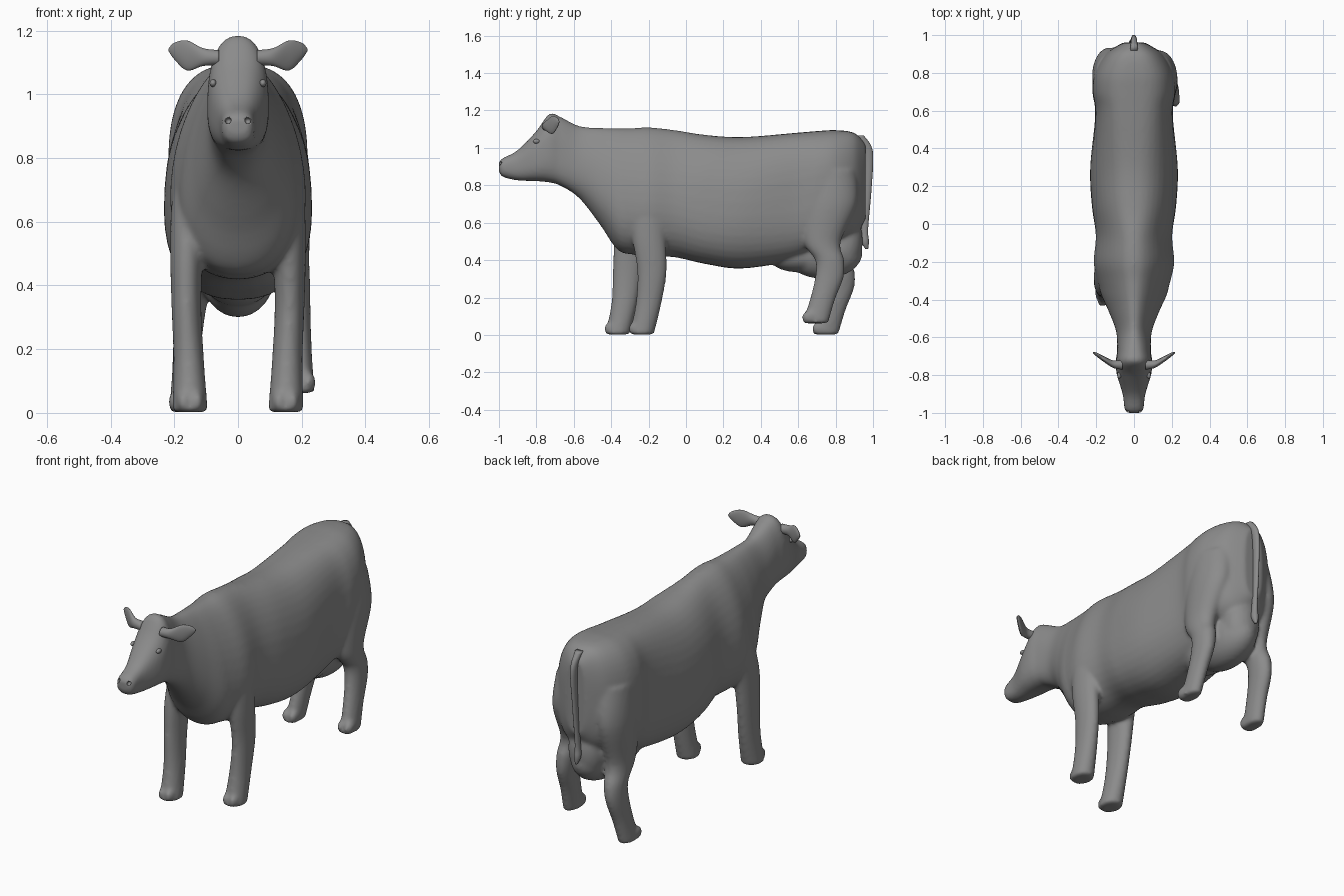
import bpy, bmesh
from math import sin, cos, pi, copysign
from mathutils import Vector

if "Cube" in bpy.data.objects:
    bpy.data.objects.remove(bpy.data.objects["Cube"])

N = 40

hide = bpy.data.materials.new("dark_hide")
hide.diffuse_color = (.26, .26, .26, 1)
hide.use_nodes = True
hide.node_tree.nodes["Principled BSDF"].inputs["Base Color"].default_value = hide.diffuse_color


def clamp(v, lo=0, hi=1):
    return max(lo, min(hi, v))


def spline(rows, steps=6):
    """Catmull-Rom refinement of a table of rows."""
    out = []
    for i in range(len(rows) - 1):
        p0, p1 = rows[max(i - 1, 0)], rows[i]
        p2, p3 = rows[i + 1], rows[min(i + 2, len(rows) - 1)]
        for s in range(steps):
            t = s / steps
            out.append([.5 * (2*b + (c-a)*t + (2*a-5*b+4*c-d)*t*t + (3*b-a-3*c+d)*t**3)
                        for a, b, c, d in zip(p0, p1, p2, p3)])
    return out + [list(rows[-1])]


def loft(name, rows, axis):
    """Skin rounded rings; row = x, y, z, radius a, radius b [, squareness, taper]."""
    bm = bmesh.new()
    rings = []
    for r in spline(rows):
        x, y, z, a, b = r[:5]
        e, k = r[5:] if len(r) > 5 else (1, 0)
        a, b = max(a, .002), max(b, .002)
        ring = []
        for i in range(N):
            c, s = cos(2*pi*i/N), sin(2*pi*i/N)
            u = a * copysign(abs(c)**e, c) * (1 - k*s)
            v = b * copysign(abs(s)**e, s)
            off = {'X': (0, u, v), 'Y': (u, 0, v), 'Z': (u, v, 0)}[axis]
            ring.append(bm.verts.new(Vector((x, y, z)) + Vector(off)))
        rings.append(ring)
    for p, q in zip(rings, rings[1:]):
        for i in range(N):
            bm.faces.new((p[i], p[(i+1) % N], q[(i+1) % N], q[i]))
    bm.faces.new(rings[0])
    bm.faces.new(rings[-1])
    bmesh.ops.recalc_face_normals(bm, faces=bm.faces)
    me = bpy.data.meshes.new(name)
    bm.to_mesh(me)
    bm.free()
    me.shade_smooth()
    me.materials.append(hide)
    ob = bpy.data.objects.new(name, me)
    bpy.context.collection.objects.link(ob)
    return ob


def ball(name, loc, scale):
    bpy.ops.mesh.primitive_uv_sphere_add(segments=24, ring_count=16, location=loc)
    ob = bpy.context.object
    ob.name, ob.scale = name, scale
    ob.data.shade_smooth()
    ob.data.materials.append(hide)
    return ob


def trunk(name, rows):
    """Side profile rows (y, top, bottom, half width); narrower on top at the shoulder."""
    out = []
    for y, t, b, w in rows:
        taper = min(max(0, (y + .95) * .6), max(.05, .22 - .25 * (y + .1)))
        square = .78 if y < -.65 else .95 if y < 0 else .85 if y < .4 else .72
        out.append((0, y, (t+b)/2, w, (t-b)/2, square, taper))
    return loft(name, out, 'Y')


# head and neck
head = trunk("head_neck", [
    (-1, .925, .872, .035), (-.98, .945, .845, .05), (-.9, .988, .826, .06),
    (-.8, 1.09, .822, .09), (-.73, 1.182, .815, .096), (-.67, 1.165, .797, .088),
    (-.57, 1.117, .73, .092), (-.46, 1.108, .59, .13), (-.36, 1.105, .45, .172),
    (-.25, 1.105, .43, .19)])

# barrel and rump
torso = trunk("torso", [
    (-.4, 1.105, .5, .155), (-.3, 1.105, .435, .187), (-.2, 1.11, .42, .207),
    (-.06, 1.095, .415, .198), (.1, 1.07, .38, .22), (.3, 1.058, .355, .23),
    (.58, 1.08, .4, .205), (.7, 1.09, .46, .22), (.8, 1.095, .49, .208),
    (.9, 1.08, .53, .15), (.96, 1.02, .62, .06)])

# udder, full and carried well back
parts = [head, torso,
         ball("udder", (0, .735, .44), (.118, .21, .14)),
         ball("udder_front", (0, .6, .42), (.11, .16, .085)),
         ball("udder_back", (0, .855, .5), (.1, .09, .16))]

# right legs; the left ones are mirrored and swung into another stride
front = [(.12, -.2, .85, .05, .09), (.142, -.2, .68, .064, .1), (.16, -.198, .52, .053, .09),
         (.162, -.182, .34, .047, .079), (.155, -.2, .17, .048, .069), (.15, -.237, .002, .056, .065)]
hind = [(.11, .77, .88, .1, .14), (.14, .765, .7, .09, .15), (.162, .728, .5, .062, .1),
        (.175, .768, .4, .052, .078), (.182, .767, .31, .046, .077), (.19, .73, .19, .042, .068),
        (.2, .69, .062, .041, .07)]


def stride(rows, dx, dy, dz):
    out = []
    for x, y, z, a, b in rows:
        t = clamp((.85 - z) / .45)
        out.append((-x + dx*t, y + dy*t, max(z + dz*t, .002), a, b))
    return out


legs = {"front_leg_right": front, "front_leg_left": stride(front, 0, -.13, 0),
        "hind_leg_right": hind, "hind_leg_left": stride(hind, .025, .055, -.06)}
for name, rows in legs.items():
    parts.append(loft(name, rows, 'Z'))
    # cloven toes
    x, y, z = rows[-1][:3]
    for s in (-1, 1):
        parts.append(ball("toe", (x + s*.021, y - .03, z + .033), (.023, .042, .035)))

# fuse the flesh parts into one skin
bpy.context.view_layer.update()
bpy.ops.object.select_all(action='DESELECT')
for ob in parts:
    ob.select_set(True)
bpy.context.view_layer.objects.active = torso
bpy.ops.object.join()
torso.name = "body"
rm = torso.modifiers.new("fuse", 'REMESH')
rm.mode, rm.voxel_size, rm.use_smooth_shade = 'VOXEL', .01, True
sm = torso.modifiers.new("soften", 'SMOOTH')
sm.factor, sm.iterations = .5, 10

# ears, eyes and nostrils
ear = [(.06, -.745, 1.115, .026, .024), (.11, -.742, 1.117, .02, .028),
       (.16, -.715, 1.122, .015, .047), (.2, -.69, 1.136, .01, .026),
       (.218, -.68, 1.14, .003, .004)]
for s, side in ((-1, "left"), (1, "right")):
    loft("ear_" + side, [(s*r[0], *r[1:]) for r in ear], 'X')
    ball("eye_" + side, (s*.078, -.8, 1.035), (.011, .018, .012))
    nostril = ball("nostril_cutter_" + side, (s*.03, -.99, .917), (.01, .014, .01))
    nostril.hide_render = True
    nostril.hide_set(True)
    cut = torso.modifiers.new("nostril", 'BOOLEAN')
    cut.operation, cut.object = 'DIFFERENCE', nostril

# tail hanging down the rump with a thicker tuft
loft("tail", [
    (0, .93, 1.065, .02, .022), (0, .975, .98, .015, .024), (-.006, .972, .78, .012, .02),
    (-.01, .956, .57, .013, .018), (-.01, .958, .5, .018, .02), (-.01, .966, .46, .006, .008)], 'Z')
